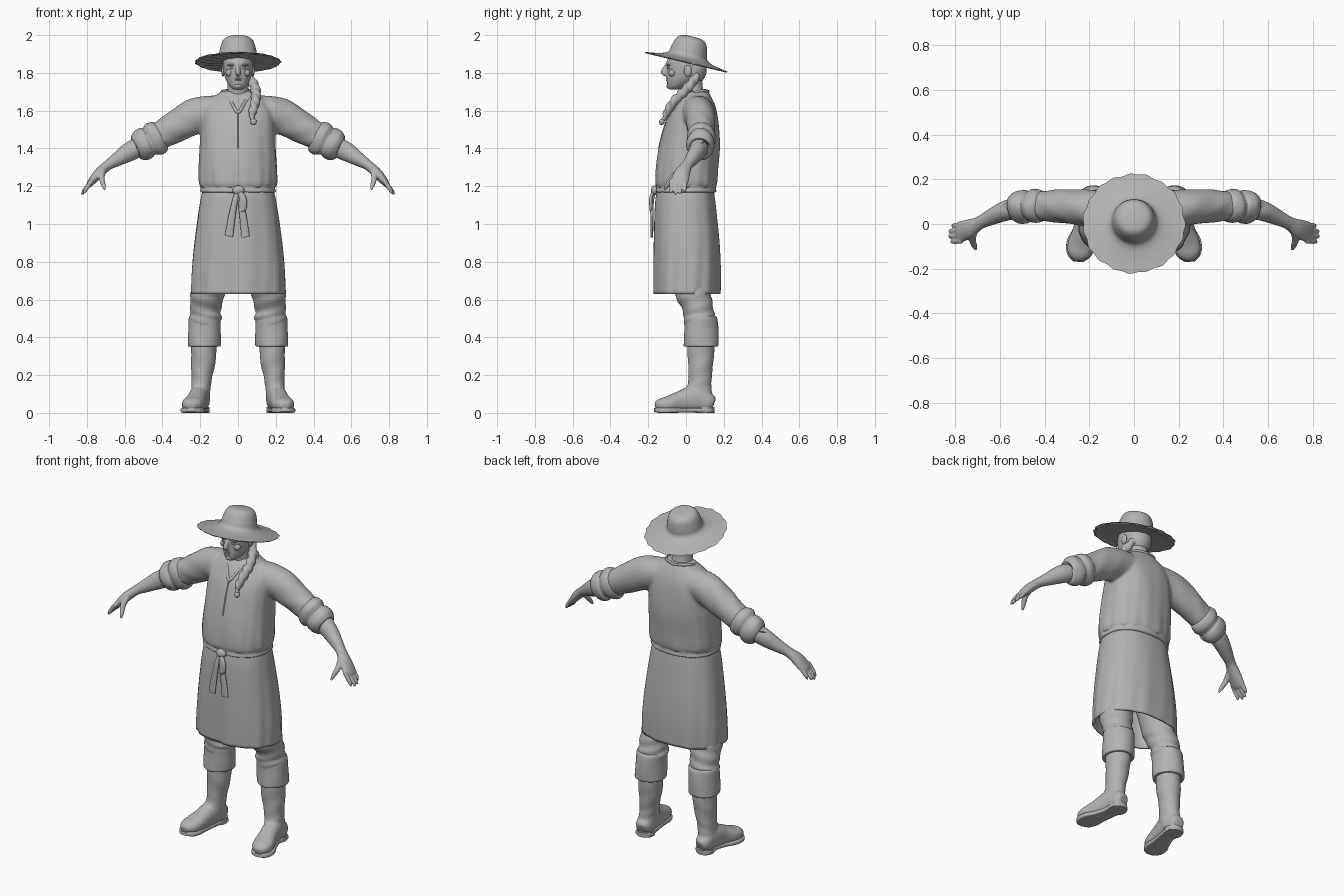
import bpy, bmesh, math
from mathutils import Vector, Matrix

grey = bpy.data.materials.new("plain grey")
grey.diffuse_color = (0.45, 0.45, 0.45, 1)


def spline(keys, sub):
    """Catmull-Rom through rows of x, y, z, radius a, radius b."""
    out = []
    for i in range(len(keys) - 1):
        k = [Vector(keys[min(max(i + d, 0), len(keys) - 1)]) for d in (-1, 0, 1, 2)]
        for s in range(sub):
            t = s / sub
            out.append(k[1] + 0.5 * t * ((k[2] - k[0]) + t * (2 * k[0] - 5 * k[1] + 4 * k[2] - k[3]
                       + t * (3 * (k[1] - k[2]) + k[3] - k[0]))))
    return out + [Vector(keys[-1])]


def loft(bm, keys, n=32, up=(0, 1, 0), upright=False, sub=5, sq=1.0, shape=None, caps=True, side=1):
    rows = spline(keys, sub)
    pts = [Vector(r[:3]) for r in rows]
    rings = []
    for i, r in enumerate(rows):
        t = (pts[min(i + 1, len(pts) - 1)] - pts[max(i - 1, 0)]).normalized()
        if upright:
            t = Vector((0, 0, 1))
        b = Vector(up)
        b = (b - t * b.dot(t)).normalized()
        a = b.cross(t)
        ring = []
        for j in range(n):
            ang = 2 * math.pi * j / n
            c, s = math.cos(ang), math.sin(ang)
            c = math.copysign(abs(c) ** sq, c)
            s = math.copysign(abs(s) ** sq, s)
            f = shape(ang, i / (len(rows) - 1)) if shape else 1
            p = pts[i] + a * c * max(r[3], .002) * f + b * s * max(r[4], .002) * f
            ring.append(bm.verts.new((p.x * side, p.y, p.z)))
        rings.append(ring)
    for q, w in zip(rings, rings[1:]):
        for j in range(n):
            bm.faces.new((q[j], q[(j + 1) % n], w[(j + 1) % n], w[j]))
    if caps:
        bm.faces.new(rings[0][::-1])
        bm.faces.new(rings[-1])


def finish(name, bm, mirror=False, fuse=0, shell=0):
    bmesh.ops.recalc_face_normals(bm, faces=bm.faces)
    me = bpy.data.meshes.new(name)
    bm.to_mesh(me)
    bm.free()
    ob = bpy.data.objects.new(name, me)
    bpy.context.collection.objects.link(ob)
    me.materials.append(grey)
    bpy.ops.object.select_all(action='DESELECT')
    ob.select_set(True)
    bpy.context.view_layer.objects.active = ob
    bpy.ops.object.shade_smooth_by_angle(angle=math.radians(50))
    if fuse:
        m = ob.modifiers.new("fuse", 'REMESH')
        m.mode, m.voxel_size, m.use_smooth_shade = 'VOXEL', fuse, True
        m = ob.modifiers.new("soften", 'SMOOTH')
        m.iterations = 5
    if shell:
        m = ob.modifiers.new("shell", 'SOLIDIFY')
        m.thickness, m.offset = shell, -1
    if mirror:
        ob.modifiers.new("mirror", 'MIRROR')
    return ob


def part(name, keys, mirror=False, fuse=0, shell=0, **kw):
    bm = bmesh.new()
    loft(bm, keys, **kw)
    return finish(name, bm, mirror, fuse, shell)


def ball(name, loc, size, mirror=False):
    bm = bmesh.new()
    bmesh.ops.create_uvsphere(bm, u_segments=20, v_segments=12, radius=1,
                              matrix=Matrix.Translation(loc) @ Matrix.Diagonal((*size, 1)))
    return finish(name, bm, mirror)


# Shirt with sleeves, fused into one soft cloth
def shirt_folds(a, u):
    return 1 + .014 * math.cos(18 * a) * max(0, 1 - 1.5 * u) + .01 * math.cos(7 * a + 8 * u)


bm = bmesh.new()
loft(bm, [(0, 0, 1.185, .185, .145), (0, 0, 1.21, .205, .163), (0, .005, 1.3, .206, .165),
          (0, .02, 1.42, .2, .16), (0, .035, 1.55, .195, .137), (0, .045, 1.62, .18, .112),
          (0, .05, 1.67, .135, .085), (0, .055, 1.705, .08, .06)],
     n=96, upright=True, sq=.88, shape=shirt_folds)
for s in (1, -1):
    loft(bm, [(.06, .06, 1.61, .07, .08), (.16, .065, 1.59, .09, .085), (.24, .075, 1.565, .095, .08),
              (.33, .08, 1.515, .084, .075), (.40, .08, 1.475, .076, .068), (.46, .08, 1.44, .07, .062)],
         side=s, shape=lambda a, u: 1 + .03 * math.sin(4 * a + 22 * u) * u)
finish("shirt", bm, fuse=.009)

# Rolled sleeve cuffs, two puffy rolls
part("rolled_cuff", [(.40, .08, 1.475, .06, .055), (.415, .08, 1.467, .085, .07), (.445, .08, 1.45, .092, .076),
                     (.47, .079, 1.437, .078, .066), (.485, .078, 1.43, .084, .074), (.515, .076, 1.413, .083, .073),
                     (.54, .073, 1.4, .062, .055), (.535, .073, 1.403, .04, .04)], mirror=True,
     shape=lambda a, u: 1 + .025 * math.sin(3 * a + 9 * u))

# Forearm, palm, fingers and thumb
bm = bmesh.new()
loft(bm, [(.50, .075, 1.42, .05, .05), (.57, .06, 1.385, .051, .045), (.64, .03, 1.342, .037, .036),
          (.69, .005, 1.31, .027, .03), (.735, -.02, 1.27, .027, .042), (.775, -.035, 1.225, .02, .047),
          (.788, -.04, 1.208, .014, .043)])
for k, (tx, tz) in enumerate([(.812, 1.168), (.824, 1.157), (.826, 1.153), (.816, 1.16)]):
    y = -.004 - .024 * k
    loft(bm, [(.77, y, 1.235, .012, .012), (.795, y - .002, 1.2, .0125, .0115),
              (tx - .005, y - .003, tz + .014, .01, .0095), (tx, y - .003, tz, .004, .004)], n=12)
loft(bm, [(.715, -.03, 1.285, .017, .02), (.722, -.07, 1.245, .016, .016),
          (.712, -.1, 1.205, .012, .012), (.706, -.115, 1.18, .005, .005)], n=12)
finish("forearm_and_hand", bm, mirror=True, fuse=.0045)

# Neck, head and face
bm = bmesh.new()
loft(bm, [(0, .045, 1.62, .075, .07), (0, .04, 1.68, .062, .06), (0, .03, 1.73, .056, .058),
          (0, .025, 1.8, .058, .06)], upright=True)
loft(bm, [(0, -.065, 1.712, .02, .026), (0, -.05, 1.728, .043, .048), (0, -.02, 1.765, .065, .083),
          (0, -.003, 1.81, .077, .1), (0, 0, 1.86, .08, .103), (0, .005, 1.91, .065, .08)], upright=True)
loft(bm, [(0, -.094, 1.85, .009, .01), (0, -.11, 1.825, .011, .013), (0, -.12, 1.803, .015, .014),
          (0, -.105, 1.79, .012, .01)], n=16, sub=3)
finish("head", bm, fuse=.005)
ball("brow", (.032, -.092, 1.842), (.024, .011, .006), True)
ball("eye", (.031, -.091, 1.826), (.012, .008, .006), True)
ball("cheekbone", (.045, -.072, 1.8), (.02, .02, .02), True)
ball("upper_lip", (0, -.097, 1.769), (.021, .01, .004))
ball("lower_lip", (0, -.096, 1.76), (.017, .01, .005))
ball("chin", (0, -.088, 1.73), (.022, .016, .014))
ball("ear", (.079, .01, 1.81), (.009, .02, .03), True)
ball("hair", (0, .035, 1.82), (.075, .075, .085))

# Braid falling over one shoulder
part("braid", [(.05, .06, 1.79, .02, .02), (.082, .025, 1.74, .024, .024), (.095, -.02, 1.69, .025, .025),
               (.09, -.065, 1.645, .024, .024), (.076, -.1, 1.59, .02, .02), (.076, -.118, 1.555, .01, .01),
               (.083, -.128, 1.54, .018, .015), (.088, -.136, 1.527, .006, .006)], n=20, sub=10,
     shape=lambda a, u: 1 + .14 * math.sin(2 * a + 60 * u) * (u < .8))

# Collar band with a front slit
half = [(0, .118, 1.70), (.06, .1, 1.705), (.088, .052, 1.697), (.07, -.01, 1.675), (.038, -.046, 1.645)]
path = half + [(0, -.086, 1.59)] + [(-x, y, z) for x, y, z in half[:0:-1]] + half[:1]
part("collar", [(*p, .007, .009) for p in path], n=10, up=(0, .3, 1))
part("shirt_slit", [(0, -.085, 1.59, .004, .006), (0, -.117, 1.5, .004, .006), (0, -.143, 1.4, .003, .005)], n=8)


# Straw hat: tilted lathe with a ragged brim
def ragged(a, u):
    return 1 + (.014 * math.cos(19 * a) + .008 * math.cos(8 * a + 1)) * max(0, 1 - 5 * u)


hat = part("hat", [(0, 0, z, r, r) for r, z in [(.227, 0), (.17, .009), (.125, .021), (.103, .038), (.096, .068),
           (.084, .108), (.066, .129), (.035, .137), (.004, .138)]], n=114, upright=True, shape=ragged, shell=.007)
hat.location = (0, .002, 1.858)
hat.rotation_euler.x = math.radians(-13.4)


# Wrapped skirt with an overlapping front edge
def wrap(a, u):
    frac = ((a + math.pi / 2) / (2 * math.pi) - .004) % 1
    return 1 + .05 * math.exp(-9 * frac) + u * (.012 * math.cos(9 * a) + .008 * math.cos(16 * a + 4 * u))


part("skirt", [(0, 0, 1.19, .185, .145), (0, 0, 1.1, .204, .157), (0, .007, .9, .232, .17),
               (0, .01, .75, .246, .174), (0, .01, .63, .25, .173)],
     n=128, upright=True, sq=.86, caps=False, shape=wrap, shell=.009)

# Sash, knot and hanging tails
part("sash", [(0, 0, 1.165, .185, .148), (0, 0, 1.172, .199, .159), (0, 0, 1.19, .197, .157),
              (0, 0, 1.207, .199, .158), (0, 0, 1.213, .185, .148)],
     n=64, upright=True, sq=.88, shape=lambda a, u: 1 + .008 * math.cos(11 * a + 5 * u))
ball("sash_knot", (.003, -.166, 1.178), (.032, .02, .026))
for name, x, z in (("left_tail", -.048, .935), ("right_tail", .04, .93)):
    part(name, [(.0, -.165, 1.18, .012, .008), (x * .35, -.178, 1.12, .015, .008),
                (x * .7, -.18, 1.03, .019, .008), (x, -.181, z, .022, .007)], n=16)
part("sash_loop", [(.0, -.17, 1.175, .01, .008), (.025, -.185, 1.14, .018, .009), (.026, -.185, 1.09, .02, .009),
                   (.012, -.184, 1.07, .012, .008)], n=16)

# Trousers and their rolled cuffs
part("trouser_leg", [(.13, .02, .78, .1, .1), (.155, .03, .66, .092, .098), (.165, .045, .6, .088, .092),
                     (.172, .065, .54, .08, .082), (.172, .07, .5, .084, .084), (.177, .077, .45, .07, .08)],
     mirror=True, n=40, upright=True, shape=lambda a, u: 1 + .035 * math.sin(2 * a + 26 * u) * min(1, 2 * u))
part("trouser_cuff", [(.174, .075, .512, .07, .075), (.175, .077, .505, .083, .087), (.177, .08, .45, .085, .09),
                      (.179, .08, .38, .087, .092), (.18, .08, .352, .084, .089), (.18, .08, .354, .06, .065)],
     mirror=True, n=40, upright=True, shape=lambda a, u: 1 + .018 * math.sin(3 * a + 7 * u))

# Boots: shaft and foot fused, with a separate sole and heel
bm = bmesh.new()
loft(bm, [(.18, .08, .38, .068, .074), (.183, .078, .28, .066, .068), (.192, .074, .18, .054, .062),
          (.197, .07, .12, .051, .066), (.2, .08, .04, .05, .066)], upright=True,
     shape=lambda a, u: 1 + .02 * math.sin(2 * a + 24 * u))
loft(bm, [(.197, .145, .045, .03, .033), (.2, .12, .055, .046, .05), (.206, .05, .075, .051, .07),
          (.22, -.03, .06, .053, .056), (.236, -.09, .048, .06, .042), (.246, -.135, .042, .051, .034),
          (.25, -.163, .036, .022, .018)], up=(0, 0, 1), sq=.85)
finish("boot", bm, mirror=True, fuse=.007)
part("boot_sole", [(.198, .145, .014, .025, .014), (.2, .12, .014, .05, .014), (.206, .04, .015, .045, .012),
                   (.222, -.03, .014, .051, .013), (.238, -.09, .014, .064, .014), (.247, -.14, .014, .053, .014),
                   (.25, -.168, .016, .022, .01)], mirror=True, up=(0, 0, 1), sq=.4)
part("boot_heel", [(.2, .1, 0, .05, .05), (.2, .1, .03, .05, .052)], mirror=True, upright=True, sub=1)
